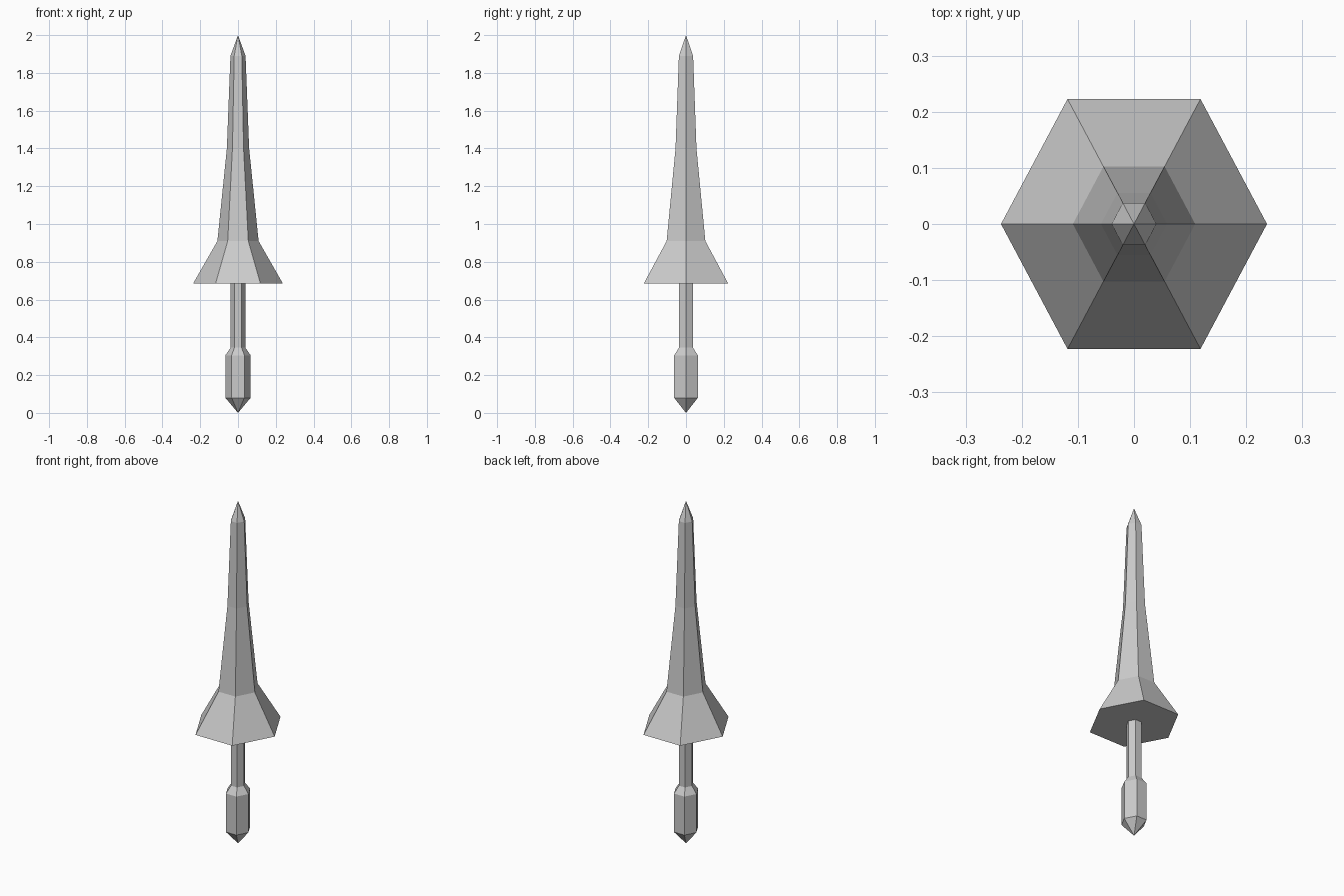
import bpy, bmesh
from math import cos, sin, tau

cube = bpy.data.objects.get("Cube")
if cube:
    bpy.data.objects.remove(cube)

SIDES = 6
DEPTH = 1.085  # hexagon is stretched slightly along y

steel = bpy.data.materials.new("grey steel")
steel.use_nodes = True
COLOUR = (0.6, 0.6, 0.6, 1)
steel.diffuse_color = COLOUR
steel.node_tree.nodes["Principled BSDF"].inputs["Base Color"].default_value = COLOUR


def turned(name, profile):
    """Six-sided closed solid from (radius, height) pairs; radius 0 is a point."""
    bm = bmesh.new()
    rings = []
    for r, z in profile:
        count = SIDES if r else 1
        rings.append([bm.verts.new((r * cos(tau * i / SIDES),
                                    DEPTH * r * sin(tau * i / SIDES), z))
                      for i in range(count)])
    for low, high in zip(rings, rings[1:]):
        for i in range(SIDES):
            j = (i + 1) % SIDES
            if len(low) == 1:
                bm.faces.new((low[0], high[j], high[i]))
            elif len(high) == 1:
                bm.faces.new((low[i], low[j], high[0]))
            else:
                bm.faces.new((low[i], low[j], high[j], high[i]))
    for ring in (rings[0], rings[-1]):
        if len(ring) > 1:
            bm.faces.new(ring)
    bmesh.ops.recalc_face_normals(bm, faces=bm.faces)
    mesh = bpy.data.meshes.new(name)
    bm.to_mesh(mesh)
    bm.free()
    mesh.materials.append(steel)
    obj = bpy.data.objects.new(name, mesh)
    bpy.context.collection.objects.link(obj)
    return obj


# Pointed pommel with a sloped shoulder
turned("pommel", [(0, 0), (0.067, 0.08), (0.067, 0.305), (0.039, 0.345)])
# Slim grip
turned("grip", [(0.039, 0.345), (0.039, 0.686)])
# Flared hand guard
turned("guard", [(0.237, 0.686), (0.109, 0.91)])
# Long tapering blade with a sharp tip
turned("blade", [(0.109, 0.91), (0.059, 1.4), (0.04, 1.89), (0, 2)])
